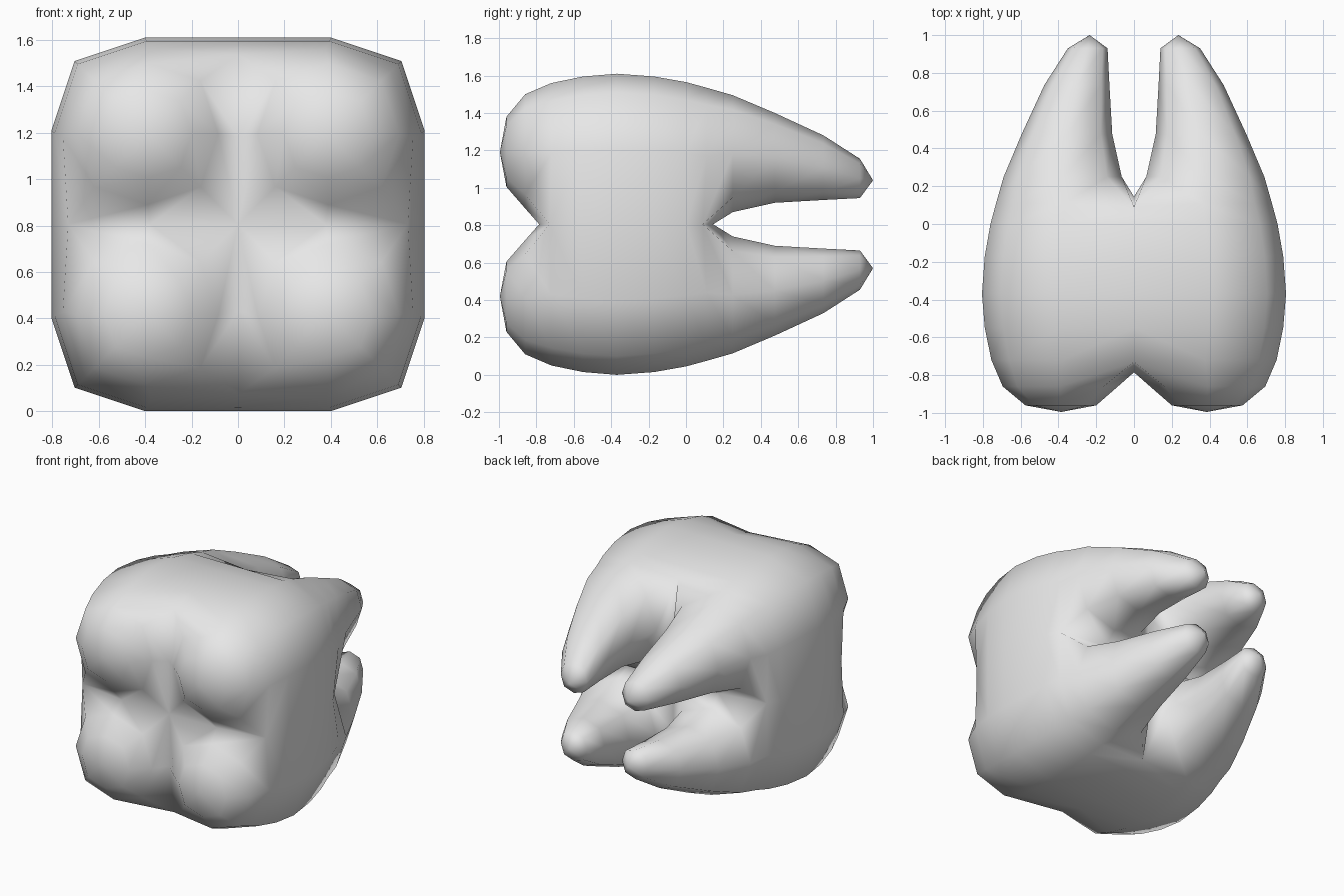
import bpy
import bmesh
from math import cos, sin, pi

cube = bpy.data.objects.get("Cube")
if cube:
    bpy.data.objects.remove(cube, do_unlink=True)

enamel = bpy.data.materials.new("enamel_grey")
enamel.use_nodes = True
enamel.diffuse_color = (0.8, 0.8, 0.8, 1)
enamel.node_tree.nodes["Principled BSDF"].inputs["Base Color"].default_value = (0.8, 0.8, 0.8, 1)

bm = bmesh.new()
OUTER_STRIP = [7, 0, 1, 2, 3]      # ring points that form the body wall
FULL_RING = list(range(8)) + [0]


def lobe_ring(y, inner, outer):
    """Rounded eight-point section of one cusp or root."""
    c, h = (outer + inner) / 2, (outer - inner) / 2
    pts = []
    for k in range(8):
        r = h if k % 2 == 0 else h * 0.75 * 2 ** 0.5
        pts.append(bm.verts.new((c + r * cos(k * pi / 4), y, c + r * sin(k * pi / 4))))
    return pts


def joined_ring(y_wall, y_edge, y_valley, outer):
    """Section where the lobes meet on the two middle planes."""
    ring = lobe_ring(y_wall, 0, outer)
    edge, mid = outer * 0.97, outer / 2
    ring[3].co = (0, y_edge, edge)
    ring[4].co = (0, y_valley, mid)
    ring[5].co = (0, y_valley, 0)
    ring[6].co = (mid, y_valley, 0)
    ring[7].co = (edge, y_edge, 0)
    return ring


def body_ring(y, outer):
    """Outer wall of the solid middle, open on the middle planes."""
    ring = lobe_ring(y, 0, outer)
    ring[3].co = (0, y, outer)
    ring[7].co = (outer, y, 0)
    for k in (4, 5, 6):
        bm.verts.remove(ring[k])
    return ring


def loft(rings, order):
    for a, b in zip(rings, rings[1:]):
        for i, j in zip(order, order[1:]):
            bm.faces.new((a[i], b[i], b[j], a[j]))


def cap(ring, y, centre, front):
    tip = bm.verts.new((centre, y, centre))
    for i, j in zip(FULL_RING, FULL_RING[1:]):
        bm.faces.new((tip, ring[i], ring[j]) if front else (tip, ring[j], ring[i]))


# One quarter of the tooth: chewing cusp, solid body, tapering root
cusp = [lobe_ring(-0.96, 0.2, 0.575), lobe_ring(-0.86, 0.085, 0.695)]
cusp.append(joined_ring(-0.72, -0.73, -0.785, 0.755))
body = [body_ring(y, r) for y, r in
        ((-0.55, 0.79), (-0.37, 0.805), (-0.17, 0.79), (0.0, 0.76))]
root = [joined_ring(0.11, 0.09, 0.145, 0.73)]
root += [lobe_ring(*s) for s in
         ((0.25, 0.065, 0.69), (0.475, 0.115, 0.595),
          (0.735, 0.13, 0.475), (0.93, 0.14, 0.35))]

cap(cusp[0], -0.995, 0.385, True)
loft(cusp, FULL_RING)
loft([cusp[-1]] + body + [root[0]], OUTER_STRIP)
loft(root, FULL_RING)
cap(root[-1], 1.0, 0.235, False)

for f in bm.faces:
    f.smooth = True
mesh = bpy.data.meshes.new("tooth")
bm.to_mesh(mesh)
bm.free()
mesh.materials.append(enamel)

# Mirror the quarter left to right and top to bottom
tooth = bpy.data.objects.new("tooth", mesh)
bpy.context.collection.objects.link(tooth)
tooth.location.z = 0.805
mirror = tooth.modifiers.new("mirror", 'MIRROR')
mirror.use_axis = (True, False, True)
mirror.use_mirror_merge = True
mirror.merge_threshold = 0.001
